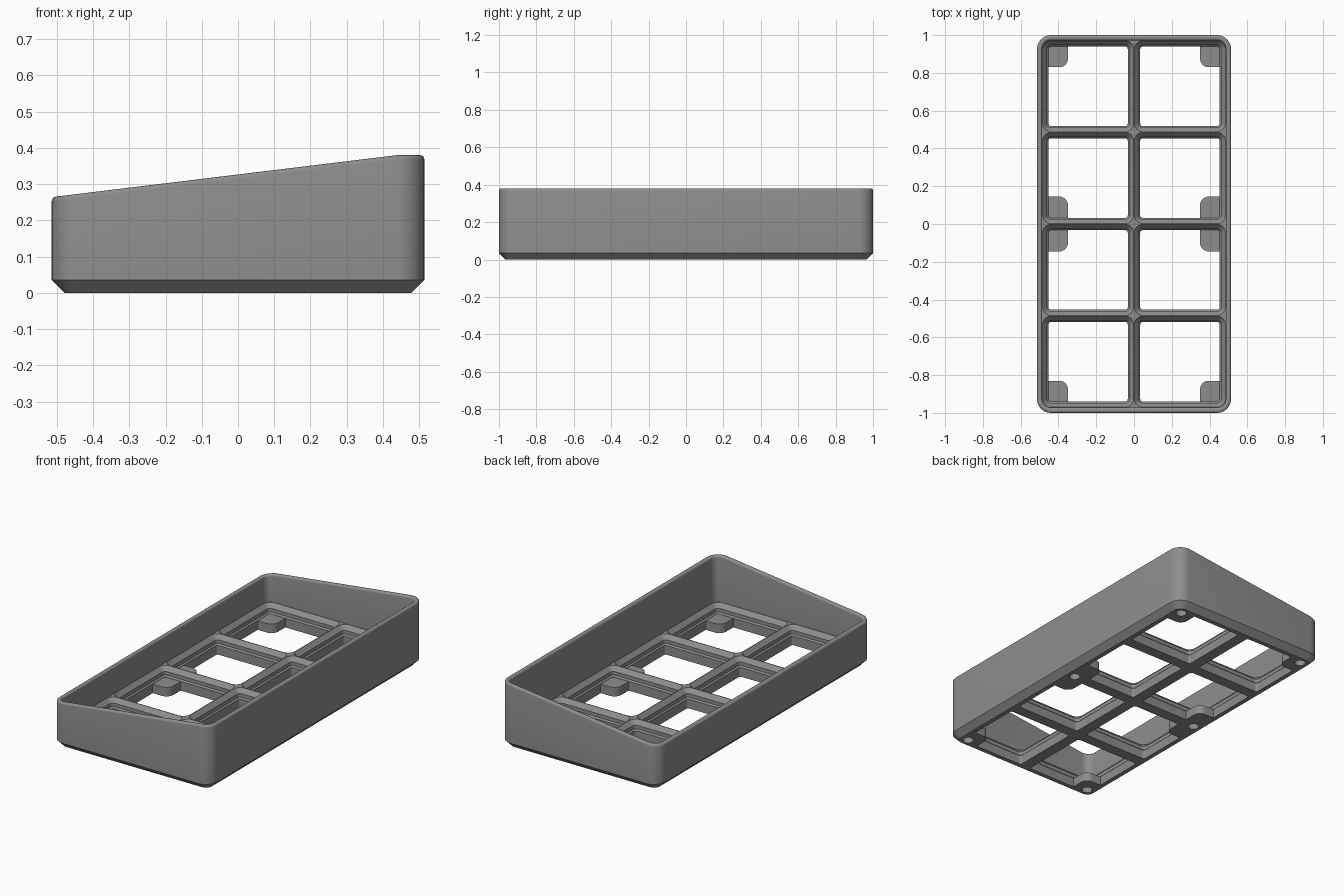
import bpy, bmesh
from math import cos, sin, pi, radians

old = bpy.data.objects.get("Cube")
if old:
    bpy.data.objects.remove(old, do_unlink=True)

W, L = 0.514, 1.0          # half width and half length
WALL, R = 0.028, 0.075     # wall thickness and outer corner radius
FLOOR, LEDGE = 0.108, 0.054
PITCH = 0.486
STEPS = 8

grey = bpy.data.materials.new("grey plastic")
grey.use_nodes = True
colour = (0.27, 0.27, 0.27, 1)
grey.diffuse_color = colour
grey.node_tree.nodes["Principled BSDF"].inputs["Base Color"].default_value = colour


def rim(x):
    """Sloped rim height, level along the tall side."""
    return 0.38 + 0.1215 * min(0, x - (W - R))


def ring(cx, cy, hx, hy, radii, z):
    """Rounded rectangle, corners in order ++, -+, --, +-."""
    points = []
    for i, (sx, sy) in enumerate(((1, 1), (-1, 1), (-1, -1), (1, -1))):
        r = radii[i]
        for k in range(STEPS + 1):
            a = (i + k / STEPS) * pi / 2
            x = cx + sx * (hx - r) + r * cos(a)
            y = cy + sy * (hy - r) + r * sin(a)
            points.append((x, y, z(x) if callable(z) else z))
    return points


def loft(name, rings):
    """Closed solid skinned through the rings."""
    bm = bmesh.new()
    loops = [[bm.verts.new(p) for p in r] for r in rings]
    for a, b in zip(loops, loops[1:]):
        for i in range(len(a)):
            j = (i + 1) % len(a)
            bm.faces.new((a[i], a[j], b[j], b[i]))
    bm.faces.new(loops[0][::-1])
    bm.faces.new(loops[-1])
    bmesh.ops.recalc_face_normals(bm, faces=bm.faces)
    mesh = bpy.data.meshes.new(name)
    bm.to_mesh(mesh)
    bm.free()
    ob = bpy.data.objects.new(name, mesh)
    mesh.materials.append(grey)
    bpy.context.collection.objects.link(ob)
    return ob


def combine(target, tool, operation):
    bpy.context.view_layer.objects.active = target
    mod = target.modifiers.new(operation, "BOOLEAN")
    mod.operation, mod.solver, mod.object = operation, "EXACT", tool
    bpy.ops.object.modifier_apply(modifier=mod.name)
    bpy.data.objects.remove(tool, do_unlink=True)


def body_ring(inset, z):
    return ring(0, 0, W - inset, L - inset, [R - inset] * 4, z)


# Outer shell with chamfered foot, rounded sloping rim and a solid floor
F = 0.012
rings = [body_ring(0.035, 0), body_ring(0, 0.035)]
for k in range(5):
    a = k / 4 * pi / 2
    rings.append(body_ring(F * (1 - cos(a)), lambda x, a=a: rim(x) - F * (1 - sin(a))))
for k in range(5):
    a = k / 4 * pi / 2
    rings.append(body_ring(WALL - F * (1 - sin(a)), lambda x, a=a: rim(x) - F * (1 - cos(a))))
rings.append(body_ring(WALL, FLOOR))
tray = loft("sloped_tray", rings)

# Stepped square pockets through the floor
profile = [(0.210, -0.02), (0.210, LEDGE), (0.218, LEDGE + 0.008),
           (0.218, LEDGE + 0.029), (0.241, FLOOR), (0.241, FLOOR + 0.02)]
for i in range(2):
    for j in range(4):
        cx, cy = (i - 0.5) * PITCH, (j - 1.5) * PITCH
        combine(tray, loft("pocket_cutter", [
            ring(cx, cy, h, h, [h - 0.197] * 4, z) for h, z in profile]), "DIFFERENCE")

# Screw posts at the corners and halfway along the long sides
S, B = 0.003, 0.045
for sx in (-1, 1):
    for sy in (-1, 0, 1):
        cx, hx = sx * 0.405, 0.055
        cy, hy = (sy * 0.89, 0.06) if sy else (0, 0.145)
        radii = [B if px != sx and py != sy else S
                 for px, py in ((1, 1), (-1, 1), (-1, -1), (1, -1))]
        combine(tray, loft("screw_post", [
            ring(cx, cy, hx, hy, radii, z) for z in (0, LEDGE - 0.001)]), "UNION")

# Blind screw holes from below
for sx in (-1, 1):
    for sy in (-1, 0, 1):
        combine(tray, loft("hole_cutter", [
            ring(sx * 0.43, sy * 0.92, 0.03, 0.03, [0.0299] * 4, z)
            for z in (-0.02, 0.042)]), "DIFFERENCE")

# Smooth rounded corners, crisp edges
bpy.ops.object.select_all(action="DESELECT")
tray.select_set(True)
bpy.context.view_layer.objects.active = tray
bpy.ops.object.shade_smooth_by_angle(angle=radians(30))
